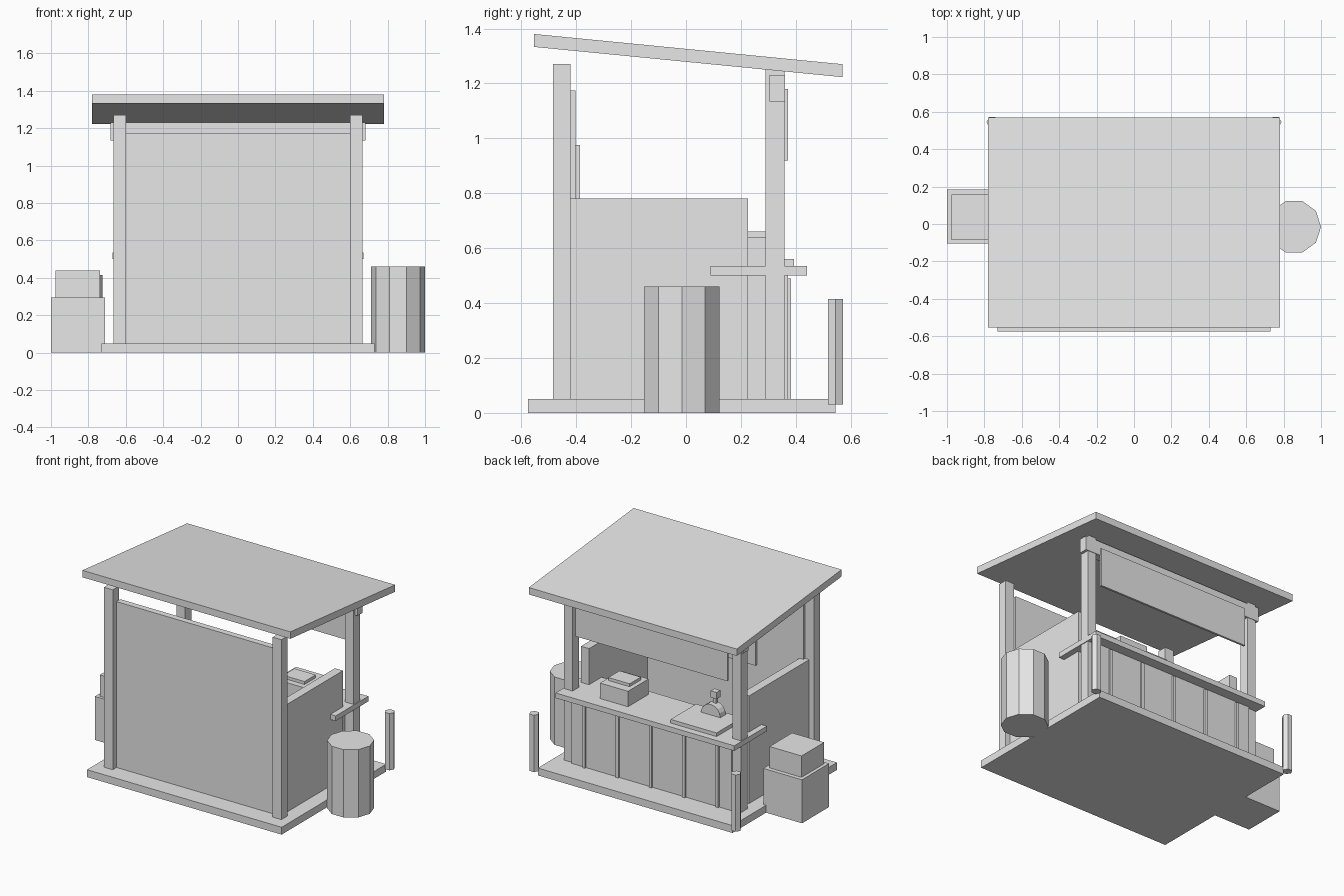
import bpy, math
from mathutils import Vector

cube = bpy.data.objects.get("Cube")
if cube:
    bpy.data.objects.remove(cube, do_unlink=True)

grey = bpy.data.materials.new("light_grey")
grey.use_nodes = True
colour = (0.8, 0.8, 0.8, 1)
grey.diffuse_color = colour
grey.node_tree.nodes["Principled BSDF"].inputs["Base Color"].default_value = colour


def finish(obj, name):
    obj.name = name
    obj.data.name = name
    obj.data.materials.append(grey)
    return obj


def box(name, x, y, z):
    """Box from (min, max) ranges on each axis."""
    bpy.ops.mesh.primitive_cube_add(size=1)
    obj = finish(bpy.context.object, name)
    lo, hi = (Vector(c) for c in zip(x, y, z))
    for v in obj.data.vertices:
        v.co = v.co * (hi - lo) + (lo + hi) / 2
    return obj


def prism(name, sides, radius, centre, z, turn=0):
    """Upright prism with its first corner turned from +x."""
    bpy.ops.mesh.primitive_cylinder_add(
        vertices=sides, radius=radius, depth=z[1] - z[0],
        location=(*centre, sum(z) / 2), rotation=(0, 0, math.pi / 2 + turn))
    return finish(bpy.context.object, name)


def extrude_profile(name, points, y):
    """Prism from an x-z outline, running along y."""
    n = len(points)
    verts = [(px, depth, pz) for depth in y for px, pz in points]
    faces = [list(range(n)), list(range(2 * n - 1, n - 1, -1))]
    faces += [[i, i + n, (i + 1) % n + n, (i + 1) % n] for i in range(n)]
    mesh = bpy.data.meshes.new(name)
    mesh.from_pydata(verts, [], faces)
    obj = bpy.data.objects.new(name, mesh)
    bpy.context.collection.objects.link(obj)
    return finish(obj, name)


# Floor and sloping roof
box("floor", (-0.73, 0.73), (-0.575, 0.545), (0, 0.05))
roof = box("roof", (-0.78, 0.78), (-0.553, 0.57), (-0.047, 0))
for v in roof.data.vertices:
    v.co.z += 1.38 - 0.11 * (v.co.y + 0.553) / 1.123

# Posts, side walls and bollards on both sides
for side, s in (("left", 1), ("right", -1)):
    post_x = sorted((s * 0.6, s * 0.665))
    box(side + "_front_post", post_x, (-0.485, -0.42), (0.05, 1.27))
    box(side + "_back_post", post_x, (0.29, 0.358), (0.05, 1.25))
    box(side + "_side_wall", sorted((s * 0.57, s * 0.63)), (-0.42, 0.225), (0.05, 0.78))
    prism(side + "_bollard", 6, 0.032, (s * 0.757, 0.545), (0.03, 0.415))

# Tall wall with its inner board
box("tall_wall", (-0.6, 0.6), (-0.445, -0.403), (0.05, 1.175))
box("inner_board", (-0.25, 0.25), (-0.403, -0.387), (0.65, 0.975))

# Crossbeam and hanging sign board
box("crossbeam", (-0.683, 0.683), (0.305, 0.361), (1.135, 1.23))
box("sign_board", (-0.57, 0.57), (0.358, 0.372), (0.92, 1.18))

# Counter with battens
box("counter_body", (-0.6, 0.6), (0.15, 0.371), (0.05, 0.5))
box("countertop", (-0.67, 0.67), (0.09, 0.44), (0.5, 0.535))
for i in range(5):
    x = (i - 2) * 0.25
    box("counter_batten", (x - 0.01, x + 0.01), (0.371, 0.383), (0.05, 0.49))

# Box with a lid on the counter
box("counter_box", (0.19, 0.4), (0.13, 0.35), (0.535, 0.64))
box("counter_box_lid", (0.22, 0.38), (0.17, 0.29), (0.64, 0.66))

# Tray with a half-round device and a knob
box("tray", (-0.505, -0.16), (0.12, 0.393), (0.535, 0.56))
arch = [(-0.325 + 0.072 * math.cos(a), 0.56 + 0.072 * math.sin(a))
        for a in (math.pi * i / 8 for i in range(9))]
extrude_profile("half_round_device", arch, (0.14, 0.2))
box("device_stem", (-0.342, -0.318), (0.143, 0.167), (0.62, 0.67))
box("device_knob", (-0.352, -0.308), (0.135, 0.175), (0.665, 0.71))

# Barrel and stacked crates beside the stall
prism("barrel", 10, 0.1445, (0.8555, -0.015), (0, 0.46))
box("large_crate", (-1.0, -0.71), (-0.105, 0.185), (0, 0.295))
box("small_crate", (-0.977, -0.737), (-0.085, 0.157), (0.295, 0.44))
